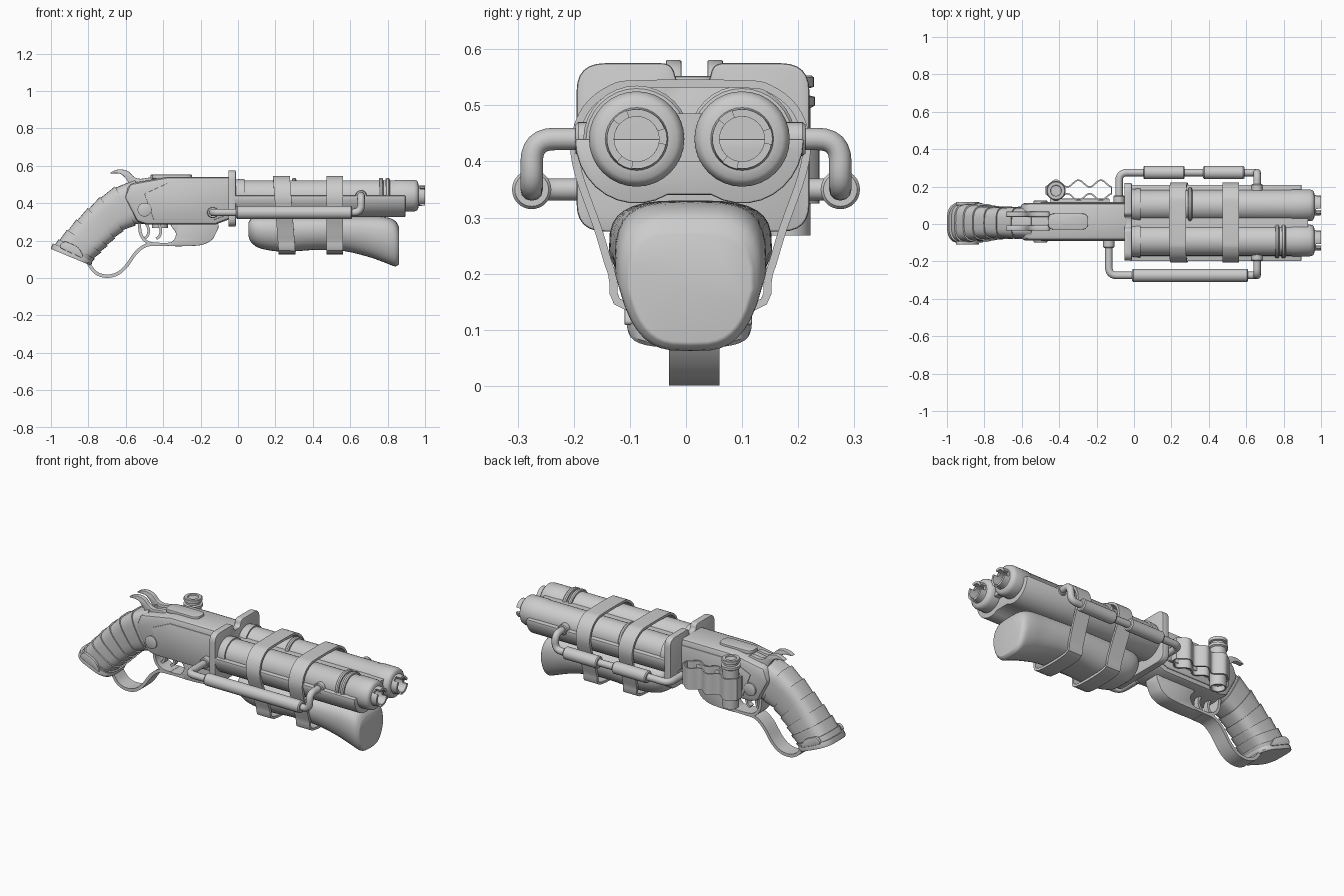
import bpy, bmesh
from math import sin, cos, pi, radians
from mathutils import Vector

if "Cube" in bpy.data.objects:
    bpy.data.objects.remove(bpy.data.objects["Cube"])

YC = 0.008            # centre plane of the gun
BARRELS = (-0.088, 0.100)
BZ = 0.44             # barrel axis height


def loft(name, rings, bevel=0, segs=2):
    """Skin a list of equal-length closed rings and cap both ends."""
    bm = bmesh.new()
    vs = [[bm.verts.new(p) for p in ring] for ring in rings]
    n = len(vs[0])
    for a, b in zip(vs, vs[1:]):
        for i in range(n):
            bm.faces.new((a[i], a[(i + 1) % n], b[(i + 1) % n], b[i]))
    bm.faces.new(vs[0])
    bm.faces.new(vs[-1])
    bmesh.ops.recalc_face_normals(bm, faces=bm.faces)
    me = bpy.data.meshes.new(name)
    bm.to_mesh(me)
    bm.free()
    ob = bpy.data.objects.new(name, me)
    bpy.context.collection.objects.link(ob)
    if bevel:
        m = ob.modifiers.new("bevel", 'BEVEL')
        m.width, m.segments, m.limit_method = bevel, segs, 'ANGLE'
        m.angle_limit = radians(35)
    return ob


def prism(name, pts, axis, a, b, bevel=0, segs=2):
    put = (lambda p, t: (t, p[0], p[1])) if axis == 'X' else (
        (lambda p, t: (p[0], t, p[1])) if axis == 'Y' else (lambda p, t: (p[0], p[1], t)))
    return loft(name, [[put(p, t) for p in pts] for t in (a, b)], bevel, segs)


def lathe(name, prof, c, axis='X', n=32):
    def ring(t, r):
        out = []
        for i in range(n):
            u, v = r * cos(2 * pi * i / n), r * sin(2 * pi * i / n)
            d = {'X': (t, u, v), 'Y': (u, t, v), 'Z': (u, v, t)}[axis]
            out.append(Vector(c) + Vector(d))
        return out
    return loft(name, [ring(t, r) for t, r in prof])


def rounded(pts, r, closed=False, k=6):
    pts = [Vector(p) for p in pts]
    out, n = [], len(pts)
    for i, p in enumerate(pts):
        if not closed and i in (0, n - 1):
            out.append(p)
            continue
        d0, d1 = pts[i - 1] - p, pts[(i + 1) % n] - p
        q = min(r, 0.45 * d0.length, 0.45 * d1.length)
        a, b = p + d0.normalized() * q, p + d1.normalized() * q
        out += [a.lerp(p, j / k).lerp(p.lerp(b, j / k), j / k) for j in range(k + 1)]
    return out


def smooth(pts, k=5, closed=False):
    """Catmull-Rom interpolation through the points."""
    pts = [Vector(p) for p in pts]
    n, out = len(pts), []
    get = (lambda i: pts[i % n]) if closed else (lambda i: pts[max(0, min(n - 1, i))])
    for i in range(n if closed else n - 1):
        a, b, c, d = (get(i + j) for j in (-1, 0, 1, 2))
        for j in range(k):
            t = j / k
            out.append(0.5 * (2 * b + (c - a) * t + (2 * a - 5 * b + 4 * c - d) * t * t
                              + (3 * b - a - 3 * c + d) * t ** 3))
    return out if closed else out + [pts[-1]]


def ribbon(name, rows, thick, closed=False):
    """Thin strip between pairs of points, thickened."""
    n = len(rows)
    verts = [p for row in rows for p in row]
    faces = [(2 * i, 2 * i + 1, (2 * i + 3) % (2 * n), (2 * i + 2) % (2 * n))
             for i in range(n if closed else n - 1)]
    me = bpy.data.meshes.new(name)
    me.from_pydata(verts, [], faces)
    ob = bpy.data.objects.new(name, me)
    bpy.context.collection.objects.link(ob)
    m = ob.modifiers.new("solid", 'SOLIDIFY')
    m.thickness, m.offset = thick, 0
    return ob


def tube(name, pts, r):
    cu = bpy.data.curves.new(name, 'CURVE')
    cu.dimensions, cu.bevel_depth, cu.bevel_resolution, cu.use_fill_caps = '3D', r, 4, True
    sp = cu.splines.new('POLY')
    sp.points.add(len(pts) - 1)
    for q, p in zip(sp.points, pts):
        q.co = (*p, 1)
    ob = bpy.data.objects.new(name, cu)
    bpy.context.collection.objects.link(ob)


def sgnpow(v, e):
    return abs(v) ** e * (1 if v >= 0 else -1)


# barrels, rings and slotted muzzle crowns
for s, y in zip(("right", "left"), BARRELS):
    c = (0, y, BZ)
    lathe("barrel_" + s, [(-.03, .084), (.02, .09), (.035, .09), (.036, .082), (.84, .082), (.845, .085),
                          (.94, .085), (.955, .081), (.963, .072), (.965, .056), (.972, .054),
                          (.972, .04), (.8, .04)], c)
    for x in ((.765, .8) if s == "right" else (.3,)):
        lathe("barrel_ring_" + s, [(x - .012, .08), (x - .011, .09), (x - .005, .095), (x + .005, .095),
                                   (x + .011, .09), (x + .012, .08)], c)
    for k in range(3):
        arc = [radians(k * 120 + 20 + j * 10) for j in range(10)]
        loft("muzzle_crown_" + s, [[(x, y + r * cos(a), BZ + r * sin(a)) for x, r in
                                    ((.965, .055), (1, .053), (1, .04), (.965, .04))] for a in arc])
prism("barrel_rib", [(-.02, .4), (.032, .4), (.032, .485), (-.02, .485)], 'X', -.02, .93)

# cradle under the barrels
half = [(.094 + .11 * cos(radians(a)), BZ + .115 * sin(radians(a))) for a in range(0, -121, -12)]
prism("barrel_cradle", [(.006 + u, z) for u, z in half] + [(.006 - u, z) for u, z in reversed(half)],
      'X', -.02, .895, .004)

# carved fore grip hanging under the cradle
rings = []
for x, zt, zb, w in smooth([(.055, .295, .225, .085), (.075, .32, .185, .12), (.13, .33, .155, .14),
                            (.25, .33, .14, .145), (.42, .33, .15, .145), (.57, .33, .143, .14),
                            (.7, .33, .112, .135), (.79, .325, .08, .135), (.84, .305, .062, .128),
                            (.862, .27, .075, .11)], 4):
    ring = []
    for i in range(32):
        u, v = (sgnpow(f(2 * pi * i / 32), .6) for f in (cos, sin))
        taper = 1 if v > 0 else 1 + .25 * v
        ring.append((x, YC + w * u * taper, (zt + zb) / 2 + v * (zt - zb) / 2))
    rings.append(ring)
loft("fore_grip", rings, .008)

# straps binding barrels and fore grip
side = [(.09, .538), (.14, .53), (.185, .495), (.206, .44), (.2, .38), (.165, .28), (.14, .2), (.11, .14)]
loop = smooth([(YC + y, z) for y, z in side] + [(YC - y, z) for y, z in reversed(side)], 4, True)
for i, (x, lean) in enumerate(((.187, .03), (.472, 0))):
    ribbon("strap_%d" % i, [[(x + dx + lean * (.54 - z) / .4, y, z) for dx in (0, .09)] for y, z in loop],
           .014, True)

# notched breech plate
prism("breech_plate", rounded([(-.195, .275), (.22, .275), (.22, .575), (.048, .575), (.04, .535),
                               (-.015, .535), (-.025, .575), (-.195, .575)], .05, True), 'X', -.052, -.012, .005)

# receiver with side panels, pins and top cover
prism("receiver", [(-.03, .54), (-.38, .54), (-.58, .505), (-.61, .43), (-.54, .3), (-.49, .285),
                   (-.12, .285), (-.03, .32)], 'Y', -.087, .113, .022)
for s in (-1, 1):
    y = .013 + s * .1
    prism("side_panel", [(-.05, .505), (-.38, .505), (-.5, .45), (-.45, .31), (-.13, .31), (-.05, .34)],
          'Y', y - .004, y + .004, .003)
    lathe("receiver_pin", [(-.012, .037), (.01, .037), (.012, .033)] if s > 0 else
          [(.012, .037), (-.01, .037), (-.012, .033)], (-.5, y, .365), 'Y', 24)
prism("top_cover", rounded([(-.46, -.03), (-.245, -.03), (-.245, .056), (-.46, .056)], .035, True),
      'Z', .53, .552, .004)

# pair of hammers
ham = smooth([(-.685, .56), (-.64, .58), (-.59, .572), (-.555, .54), (-.52, .53), (-.46, .535),
              (-.45, .49), (-.55, .47), (-.595, .525), (-.63, .557)], 4, True)
for y in (-.022, .052):
    prism("hammer", ham, 'Y', y - .014, y + .014, .003)

# wrapped grip made of overlapping bands
pairs = [((-.55, .52), (-.47, .295), .083), ((-.655, .485), (-.55, .285), .083),
         ((-.735, .43), (-.615, .255), .083), ((-.8, .37), (-.66, .215), .085),
         ((-.86, .31), (-.7, .175), .09), ((-.91, .255), (-.735, .14), .098),
         ((-.955, .205), (-.77, .105), .104), ((-.985, .17), (-.785, .08), .106)]


def grip_ring(up, lo, w, s=1, n=32):
    up, lo = Vector(up), Vector(lo)
    m, h = (up + lo) / 2, (up - lo) / 2 * s
    out = []
    for i in range(n):
        u, v = (sgnpow(f(2 * pi * i / n), .6) for f in (cos, sin))
        p = m + h * v
        out.append((p.x, .006 + w * s * u, p.y))
    return out


rings = []
for a, b in zip(pairs, pairs[1:]):
    rings += [grip_ring(*a, .98), grip_ring(*a, 1.05), grip_ring(*b, .98)]
loft("wrapped_grip", rings)
loft("butt_plate", [grip_ring((-.99, .185), (-.777, .092), .106), grip_ring((-.998, .165), (-.782, .075), .112),
                    grip_ring((-1, .155), (-.79, .068), .11)])
for s in (-1, 1):
    y = .004 + s * .105
    prism("butt_tab", rounded([(-.96, .165), (-.82, .1), (-.85, .165), (-.93, .2)], .03, True), 'Y',
          y - .009, y + .009, .003)

# trigger housing, guard, lever loop and triggers
prism("trigger_housing", smooth([(-.12, .3), (-.125, .225), (-.165, .187), (-.23, .172), (-.38, .172),
                                 (-.345, .2), (-.332, .24), (-.35, .3)], 4, True), 'Y', -.03, .06, .005)


def strip(name, pts, y0, y1, thick):
    ribbon(name, [[(x, y, z) for y in (y0, y1)] for x, z in smooth(pts, 6)], thick)


strip("trigger_guard", [(-.33, .181), (-.44, .181), (-.49, .195), (-.52, .235), (-.528, .3)], -.03, .06, .016)
strip("lever_loop", [(-.42, .18), (-.49, .175), (-.545, .135), (-.6, .06), (-.65, .02), (-.71, .01),
                     (-.765, .032), (-.81, .095)], -.03, .06, .018)
for x in (-.425, -.49):
    strip("trigger", [(x - .005, .3), (x + .012, .26), (x + .006, .225), (x - .012, .21)], -.002, .03, .014)

# side pipes with thicker sleeves and end flanges
for s, y, x0, yr, sleeves in (("right", -.275, -.135, -.08, [(-.01, .61)]),
                              ("left", .275, -.08, .1, [(.05, .27), (.37, .59)])):
    d = -1 if y < 0 else 1
    yb = .165 * d
    tube("side_pipe_" + s, rounded([(x0, yr, .35), (x0, y, .35), (.658, y, .35), (.658, y, BZ),
                                    (.658, yb, BZ)], .045), .02)
    for a, b in sleeves:
        lathe("pipe_sleeve_" + s, [(a, .03), (a + .006, .035), (b - .006, .035), (b, .03)], (0, y, .35))
    lathe("rear_flange_" + s, [(0, .03), (d * .035, .03), (d * .04, .026)], (x0, .013 + d * .1, .35), 'Y', 24)
    lathe("front_flange_" + s, [(0, .03), (d * .03, .03), (d * .035, .026)], (.658, YC + d * .17, BZ), 'Y', 24)

# shell holder on the left side
prism("holder_rail", [(-.45, .35), (-.13, .35), (-.13, .43), (-.45, .43)], 'Y', .105, .135, .004)
xs = [-.47 + .35 * i / 42 for i in range(43)]
wave = [min(.036 + .018 * cos(2 * pi * (x + .417) / .12), 1.1 * max(0, (x + .475) * (-.115 - x)) ** .5)
        for x in xs]
outline = [(x, .18 + w) for x, w in zip(xs, wave)] + [(x, .18 - w) for x, w in reversed(list(zip(xs, wave)))]
ribbon("shell_holder", [[(x, y, z) for z in (.325, .45)] for x, y in outline], .008, True)
lathe("shell", [(.30, .036), (.27, .036), (.268, .044), (.495, .044), (.5, .052), (.515, .052), (.518, .04),
                (.53, .04), (.533, .05), (.55, .05), (.553, .046), (.553, .03), (.547, .028)],
      (-.417, .178, 0), 'Z')

# turn everything into plain meshes and shade
bpy.ops.object.select_all(action='SELECT')
bpy.context.view_layer.objects.active = bpy.context.scene.objects[0]
bpy.ops.object.convert(target='MESH')
bpy.ops.object.select_all(action='SELECT')
bpy.ops.object.shade_smooth_by_angle(angle=radians(35))
